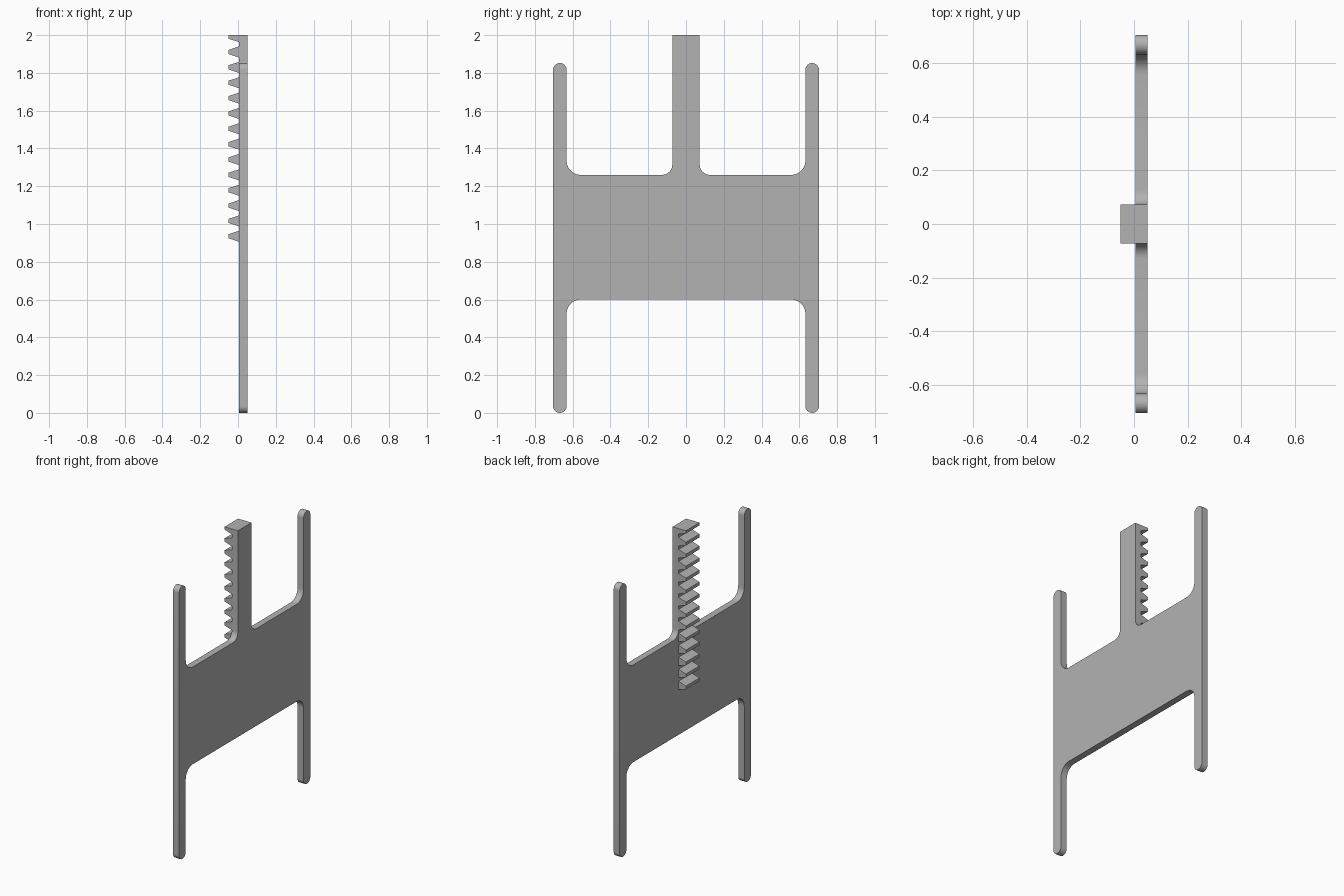
import bpy, bmesh, math
from mathutils import Vector

cube = bpy.data.objects.get("Cube")
if cube:
    bpy.data.objects.remove(cube, do_unlink=True)

grey = bpy.data.materials.new("plain grey")
grey.use_nodes = True
grey.diffuse_color = (0.45, 0.45, 0.45, 1)
grey.node_tree.nodes["Principled BSDF"].inputs["Base Color"].default_value = (0.45, 0.45, 0.45, 1)

PLATE_X, BACK_X, TIP_X = 0.005, 0.05, -0.05
POST = 0.0725          # half width of the toothed post
TOP = 2.0


def fillet(points, steps=10):
    """Round each corner (u, v, radius) of a closed right-angled outline."""
    out = []
    for i, (u, v, r) in enumerate(points):
        p = Vector((u, v))
        if r == 0:
            out.append(p)
            continue
        a = (Vector(points[i - 1][:2]) - p).normalized() * r
        b = (Vector(points[(i + 1) % len(points)][:2]) - p).normalized() * r
        for k in range(steps + 1):
            t = k / steps * math.pi / 2
            out.append(p + a * (1 - math.sin(t)) + b * (1 - math.cos(t)))
    return out


def prism(name, corners, direction):
    """Extrude a flat closed outline along a direction."""
    bm = bmesh.new()
    face = bm.faces.new([bm.verts.new(c) for c in corners])
    res = bmesh.ops.extrude_face_region(bm, geom=[face], use_keep_orig=True)
    moved = [g for g in res["geom"] if isinstance(g, bmesh.types.BMVert)]
    bmesh.ops.translate(bm, verts=moved, vec=direction)
    bmesh.ops.remove_doubles(bm, verts=bm.verts, dist=1e-5)
    bmesh.ops.recalc_face_normals(bm, faces=bm.faces)
    mesh = bpy.data.meshes.new(name)
    bm.to_mesh(mesh)
    bm.free()
    mesh.materials.append(grey)
    obj = bpy.data.objects.new(name, mesh)
    bpy.context.collection.objects.link(obj)
    return obj


# Flat plate: post, body and four rounded arms, from a mirrored half outline
OUT, IN, ARM_TOP = 0.704, 0.632, 1.852
end = (OUT - IN) / 2 - 0.0002
half = [(POST, TOP, 0), (POST, 1.26, 0.055), (IN, 1.26, 0.075),
        (IN, ARM_TOP, end), (OUT, ARM_TOP, end),
        (OUT, 0, end), (IN, 0, end), (IN, 0.6, 0.075)]
outline = fillet(half + [(-y, z, r) for y, z, r in reversed(half)])
plate = prism("plate", [(PLATE_X, p.x, p.y) for p in outline], (BACK_X - PLATE_X, 0, 0))
bpy.ops.object.select_all(action="DESELECT")
plate.select_set(True)
bpy.context.view_layer.objects.active = plate
bpy.ops.object.shade_smooth_by_angle(angle=math.radians(30))

# Rack teeth up the post; the last one is cut off level with the post top
ROOT_HALF, TIP_HALF, PITCH = 0.029, 0.011, 0.0813
for i in range(14):
    z = 0.935 + i * PITCH
    profile = [(PLATE_X, z - ROOT_HALF), (TIP_X, z - TIP_HALF),
               (TIP_X, z + TIP_HALF), (PLATE_X, z + ROOT_HALF)]
    prism(f"rack_tooth_{i + 1}", [(x, -POST, min(h, TOP)) for x, h in profile], (0, 2 * POST, 0))
